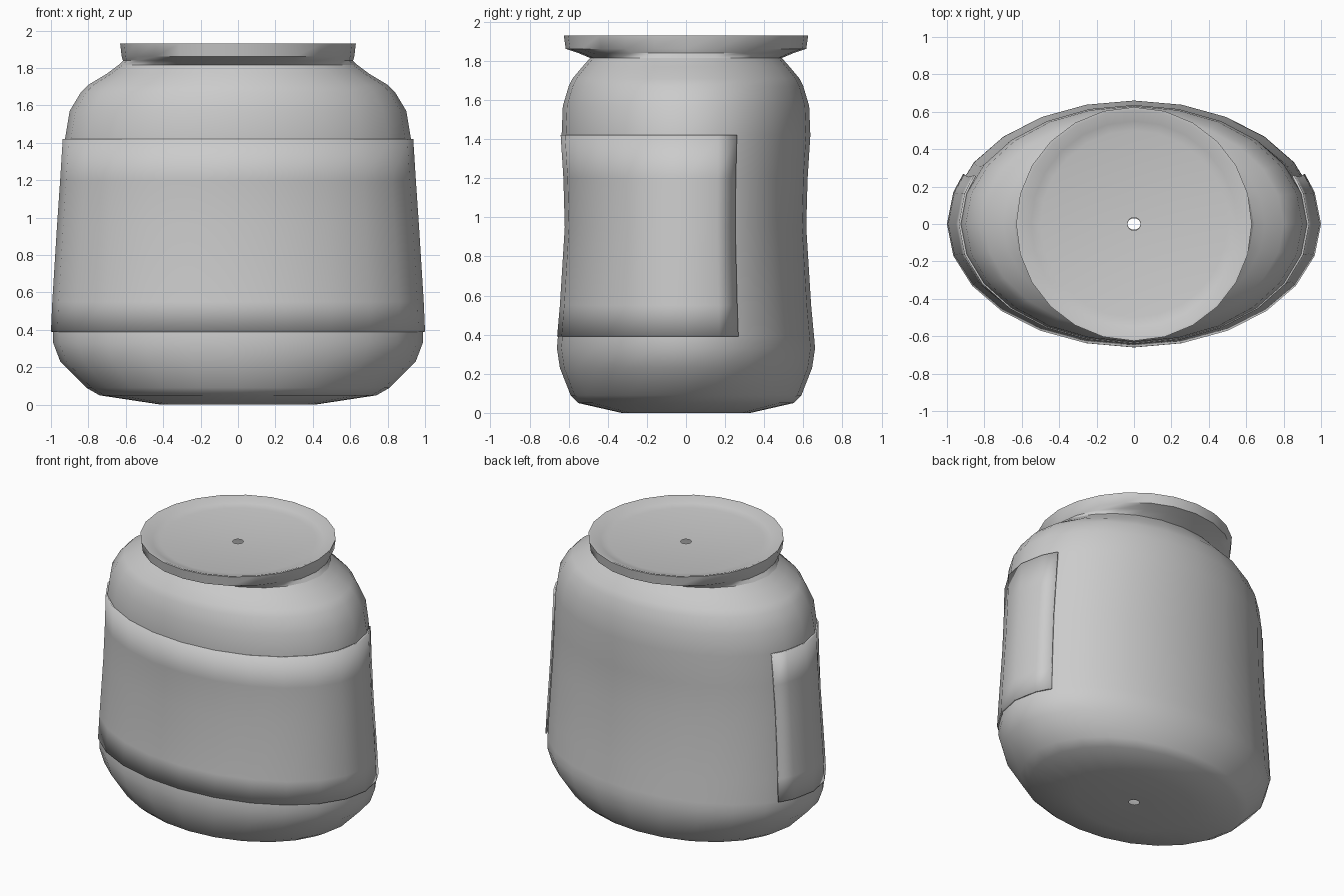
import bpy, bmesh
from math import sin, cos, radians

if "Cube" in bpy.data.objects:
    bpy.data.objects.remove(bpy.data.objects["Cube"])


def loft(name, rings, degrees, closed):
    """Skin elliptical rings (z, x radius, y radius) sampled at the given angles."""
    bm = bmesh.new()
    rows = [[bm.verts.new((rx * cos(radians(a)), ry * sin(radians(a)), z)) for a in degrees]
            for z, rx, ry in rings]
    n = len(degrees)
    for low, high in zip(rows, rows[1:]):
        for i in range(n if closed else n - 1):
            j = (i + 1) % n
            bm.faces.new((low[i], low[j], high[j], high[i]))
    me = bpy.data.meshes.new(name)
    bm.to_mesh(me)
    bm.free()
    ob = bpy.data.objects.new(name, me)
    bpy.context.collection.objects.link(ob)
    return ob


def smooth(ob, angle):
    bpy.ops.object.select_all(action='DESELECT')
    ob.select_set(True)
    bpy.context.view_layer.objects.active = ob
    bpy.ops.object.shade_smooth_by_angle(angle=radians(angle))


full = [15 * i for i in range(24)]

# oval jar body, with a small hole in the base
body = loft("jar_body", [
    (0.005, 0.035, 0.03), (0.0, 0.41, 0.33), (0.05, 0.74, 0.55), (0.09, 0.81, 0.59),
    (0.23, 0.95, 0.645), (0.33, 0.988, 0.66), (0.39, 0.988, 0.655), (0.55, 0.982, 0.64),
    (0.95, 0.957, 0.615), (1.2, 0.94, 0.622), (1.42, 0.925, 0.636), (1.57, 0.90, 0.63),
    (1.67, 0.84, 0.60), (1.71, 0.80, 0.58), (1.77, 0.70, 0.53), (1.815, 0.64, 0.49)], full, True)
smooth(body, 50)

# round lid flaring out of the oval neck, slightly dished, with a centre hole
lid = loft("lid", [
    (1.815, 0.64, 0.49), (1.84, 0.615, 0.55), (1.862, 0.622, 0.615), (1.93, 0.63, 0.625),
    (1.93, 0.615, 0.61), (1.905, 0.55, 0.55), (1.895, 0.50, 0.50), (1.89, 0.035, 0.035)], full, True)
smooth(lid, 50)

# label wrapped round the front and both sides, open at the back
arc = [156] + [15 * i for i in range(11, 26)] + [384]
label = loft("label", [
    (0.39, 1.0, 0.659), (0.55, 0.993, 0.645), (0.95, 0.968, 0.62),
    (1.2, 0.951, 0.627), (1.42, 0.937, 0.641)], arc, False)
solid = label.modifiers.new("thickness", 'SOLIDIFY')
solid.thickness = 0.012
solid.offset = -1
smooth(label, 50)
